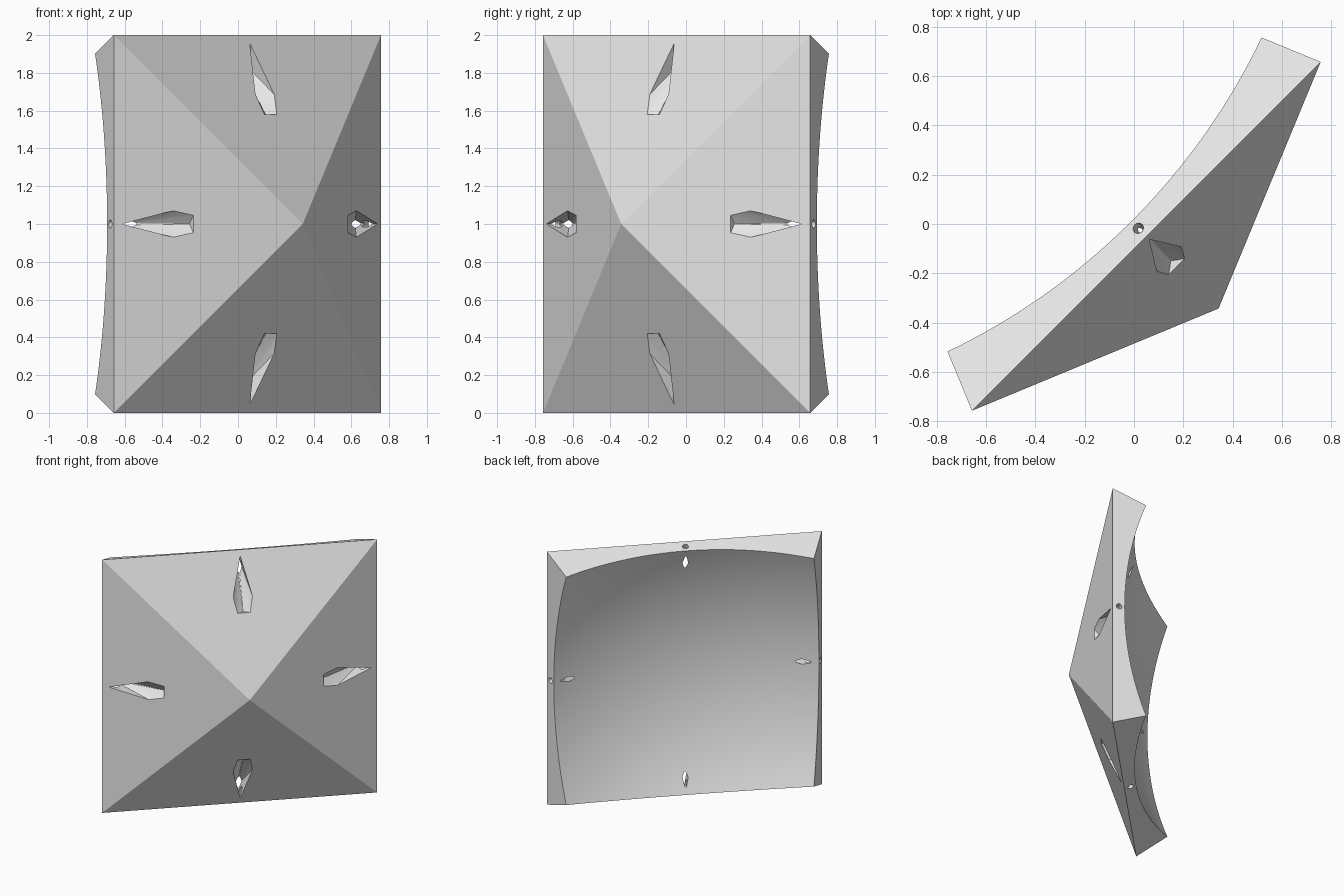
import bpy, bmesh, math
from mathutils import Matrix, Vector

if "Cube" in bpy.data.objects:
    bpy.data.objects.remove(bpy.data.objects["Cube"])

B = 1 + math.sqrt(2)              # distance from sphere centre to panel's square plane
R = 2.52                          # radius of the hollow back
C, S = math.cos(math.pi / 8), math.sin(math.pi / 8)
H = 0.0707
r2 = math.sqrt(0.5)

# panel frame: X along the panel, Y up, Z outward (towards +x, -y)
FRAME = Matrix(((r2, 0, r2, (H - B) * r2),
                (r2, 0, -r2, -(H - B) * r2),
                (0, 1, 0, 1),
                (0, 0, 0, 1)))

grey = bpy.data.materials.new("light grey")
grey.diffuse_color = (0.8, 0.8, 0.8, 1)
grey.use_nodes = True
grey.node_tree.nodes["Principled BSDF"].inputs["Base Color"].default_value = grey.diffuse_color


def make_object(name, bm):
    bmesh.ops.recalc_face_normals(bm, faces=bm.faces)
    bmesh.ops.transform(bm, matrix=FRAME, verts=bm.verts)
    bmesh.ops.recalc_face_normals(bm, faces=bm.faces)
    me = bpy.data.meshes.new(name)
    bm.to_mesh(me)
    bm.free()
    me.materials.append(grey)
    ob = bpy.data.objects.new(name, me)
    bpy.context.collection.objects.link(ob)
    return ob


def on_face(s, w, d):
    """Point s inward from the rim, w sideways, d below the sloped front face."""
    return Vector((1 - s * C - d * S, w, B + s * S - d * C))


# panel: pyramid front, tapered rim, spherical hollow back
N = 32
bm = bmesh.new()
grid = [[bm.verts.new(Vector((2 * i / N - 1, 2 * j / N - 1, B)).normalized() * R)
         for j in range(N + 1)] for i in range(N + 1)]
for i in range(N):
    for j in range(N):
        bm.faces.new((grid[i][j], grid[i + 1][j], grid[i + 1][j + 1], grid[i][j + 1]))
corners = [bm.verts.new((x, y, B)) for x, y in ((-1, -1), (1, -1), (1, 1), (-1, 1))]
apex = bm.verts.new((0, 0, B + math.sqrt(2) - 1))
edges = [[grid[i][0] for i in range(N + 1)],
         [grid[N][j] for j in range(N + 1)],
         [grid[N - i][N] for i in range(N + 1)],
         [grid[0][N - j] for j in range(N + 1)]]
for k in range(4):
    a, b = corners[k], corners[(k + 1) % 4]
    bm.faces.new((a, b, apex))
    bm.faces.new([b, a] + edges[k])
panel = make_object("pyramid_panel", bm)

# wedge pockets in each sloped face, deep enough to slit the back near the rim
plan = [(0.05, 0), (0.34, 0.07), (0.34, -0.07), (0.455, 0.046), (0.455, -0.046)]
points = [(s, w, d) for s, w in plan for d in (0, -0.03)]
points += [(0.447, 0, 0.033), (0.06, 0.006, 0.125), (0.06, -0.006, 0.125)]
bm = bmesh.new()
for k in range(4):
    turn = Matrix.Rotation(k * math.pi / 2, 3, 'Z')
    vs = [bm.verts.new(turn @ on_face(*p)) for p in points]
    bmesh.ops.convex_hull(bm, input=vs)
bmesh.ops.delete(bm, geom=[v for v in bm.verts if not v.link_faces], context='VERTS')
pockets = make_object("pocket_cutter", bm)

# round bolt holes through the middle of each rim side
bm = bmesh.new()
for k in range(4):
    turn = Matrix.Rotation(k * math.pi / 2, 4, 'Z')
    start, end = on_face(-0.05, 0, 0.05), on_face(0.11, 0, 0.05)
    axis = end - start
    place = Matrix.Translation((start + end) / 2) @ axis.to_track_quat('Z', 'Y').to_matrix().to_4x4()
    bmesh.ops.create_cone(bm, cap_ends=True, segments=16, radius1=0.022, radius2=0.022,
                          depth=axis.length, matrix=turn @ place)
holes = make_object("bolt_hole_cutter", bm)

# cut, then remove the cutters
bpy.context.view_layer.objects.active = panel
panel.select_set(True)
for cutter in (pockets, holes):
    cutter.hide_render = True
    mod = panel.modifiers.new(cutter.name, 'BOOLEAN')
    mod.operation = 'DIFFERENCE'
    mod.solver = 'EXACT'
    mod.object = cutter
    bpy.ops.object.modifier_apply(modifier=mod.name)
    bpy.data.objects.remove(cutter)

bpy.ops.object.shade_smooth_by_angle(angle=math.radians(12))
